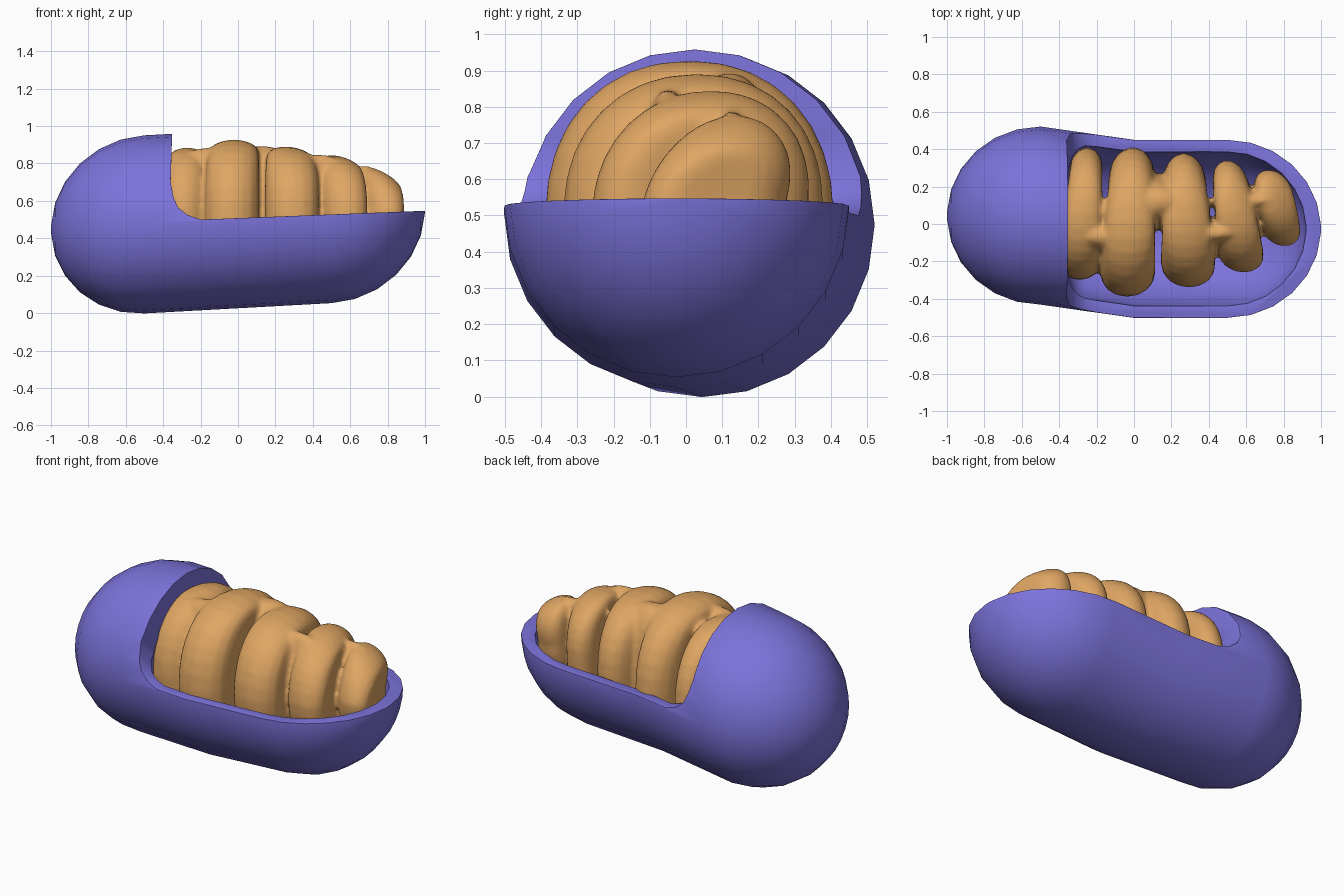
import bpy, bmesh
from math import sin, cos, pi, radians, copysign

if "Cube" in bpy.data.objects:
    bpy.data.objects.remove(bpy.data.objects["Cube"], do_unlink=True)


def material(name, rgb):
    m = bpy.data.materials.new(name)
    m.use_nodes = True
    m.diffuse_color = (*rgb, 1)
    m.node_tree.nodes["Principled BSDF"].inputs["Base Color"].default_value = (*rgb, 1)
    return m


purple = material("violet membrane", (0.2, 0.17, 0.7))
orange = material("tan folds", (0.74, 0.38, 0.125))


def full(value, power):
    return copysign(abs(value) ** power, value)


def loft(bm, rings, n, power=1.0):
    """Skin rings (x, cy, cz, ry, rz) along x; a power below 1 makes them fuller."""
    loops = []
    for x, cy, cz, ry, rz in rings:
        loops.append([bm.verts.new((x, cy + ry * full(cos(2 * pi * i / n), power),
                                    cz + rz * full(sin(2 * pi * i / n), power)))
                      for i in range(n)])
    for a, b in zip(loops, loops[1:]):
        for i in range(n):
            j = (i + 1) % n
            bm.faces.new((a[i], a[j], b[j], b[i]))
    bm.faces.new(loops[0][::-1])
    bm.faces.new(loops[-1])
    return [v for ring in loops for v in ring]


def make_object(name, bm, mat):
    bmesh.ops.recalc_face_normals(bm, faces=bm.faces)
    me = bpy.data.meshes.new(name)
    bm.to_mesh(me)
    bm.free()
    me.materials.append(mat)
    ob = bpy.data.objects.new(name, me)
    bpy.context.collection.objects.link(ob)
    return ob


def axis_y(x):
    return -0.026 + 0.142 * max(0, -x)


def axis_z(x):
    return 0.502 + 0.055 * x


def capsule(name, radius, left_x, left_cap, right_cap, n=24, steps=6):
    """Slightly bent capsule along x with elliptical end caps."""
    bm = bmesh.new()
    angles = [pi / 2 * (0.03 + 0.97 * i / steps) for i in range(steps + 1)]
    left = [(left_x - left_cap * cos(a), axis_y(left_x), radius * sin(a)) for a in angles]
    right = [(0.5 + right_cap * cos(a), axis_y(0), radius * sin(a)) for a in reversed(angles)]
    stations = left + [(0, axis_y(0), radius)] + right
    loft(bm, [(x, cy, axis_z(x), r, r) for x, cy, r in stations], n)
    return make_object(name, bm, purple)


def finish(ob, angle):
    """Apply the modifiers and shade smooth."""
    bpy.ops.object.select_all(action='DESELECT')
    ob.select_set(True)
    bpy.context.view_layer.objects.active = ob
    bpy.ops.object.convert(target='MESH')
    bpy.ops.object.shade_smooth_by_angle(angle=radians(angle))


# Outer membrane: capsule with the upper right portion cut away and hollowed
shell = capsule("outer_membrane", 0.476, -0.5, 0.5, 0.5)
cavity = capsule("cavity_cutter", 0.412, -0.26, 0.15, 0.42)

profile = [(-0.345, 1.2), (-0.36, 0.7), (-0.345, 0.62), (-0.32, 0.565),
           (-0.27, 0.525), (-0.2, 0.5), (1.2, 0.555), (1.2, 1.2)]
bm = bmesh.new()
side = bm.faces.new([bm.verts.new((x, -1, z)) for x, z in profile])
ext = bmesh.ops.extrude_face_region(bm, geom=[side])["geom"]
bmesh.ops.translate(bm, vec=(0, 2, 0),
                    verts=[v for v in ext if isinstance(v, bmesh.types.BMVert)])
opening = make_object("opening_cutter", bm, purple)

for cutter in (cavity, opening):
    cutter.hide_render = True
    mod = shell.modifiers.new(cutter.name, 'BOOLEAN')
    mod.operation = 'DIFFERENCE'
    mod.solver = 'EXACT'
    mod.object = cutter
bev = shell.modifiers.new("soft_rim", 'BEVEL')
bev.width = 0.026
bev.segments = 3
bev.limit_method = 'ANGLE'
bev.angle_limit = radians(40)
finish(shell, 60)
for cutter in (cavity, opening):
    bpy.data.objects.remove(cutter, do_unlink=True)


# Inner folds: rounded upright discs joined by bridges into one winding body
def disc(bm, x, y_min, y_max, top, half, lean=0.0, taper=0.0, drop=0.0, skew=0.0):
    cy, ry, cz = (y_min + y_max) / 2, (y_max - y_min) / 2, axis_z(x)
    rz = top - cz
    rings = []
    for i in range(9):
        t = -pi / 2 + pi * i / 8
        inset = min(half, ry * 0.9) * (1 - cos(t))
        rings.append((half * sin(t), cy, cz, ry - inset, rz - inset * 0.5))
    for v in loft(bm, rings, 32, 0.92):
        u = (v.co.y - cy) / ry
        h = v.co.z - cz
        v.co.z = cz + h * (1 - drop * v.co.x / half)
        v.co.y += skew * max(0, h) / rz
        v.co.x = x + v.co.x * (1 - taper * u) + lean * u


bm = bmesh.new()
# x, y range, top, half thickness, lean, taper, drop towards +x, skew of the crest
for fold in [(-0.27, -0.3, 0.41, 0.885, 0.097, 0.02, 0.15, 0, 0),
             (-0.022, -0.39, 0.41, 0.928, 0.132, 0.015, 0.15, 0, 0),
             (0.28, -0.34, 0.38, 0.89, 0.127, -0.015, 0.2, 0.04, 0.01),
             (0.542, -0.26, 0.34, 0.84, 0.107, -0.045, 0.2, 0.08, 0.03),
             (0.762, -0.12, 0.28, 0.76, 0.1, -0.045, 0.05, 0.22, 0.06)]:
    disc(bm, *fold)
for bridge in [(-0.16, -0.18, 0.05, 0.885, 0.13),
               (0.13, -0.03, 0.27, 0.895, 0.13),
               (0.42, -0.13, 0.03, 0.85, 0.12),
               (0.64, 0.06, 0.19, 0.79, 0.11)]:
    disc(bm, *bridge)
folds = make_object("inner_folds", bm, orange)
rem = folds.modifiers.new("merge", 'REMESH')
rem.mode = 'VOXEL'
rem.voxel_size = 0.014
smooth = folds.modifiers.new("soften", 'SMOOTH')
smooth.factor = 0.5
smooth.iterations = 6
finish(folds, 60)
